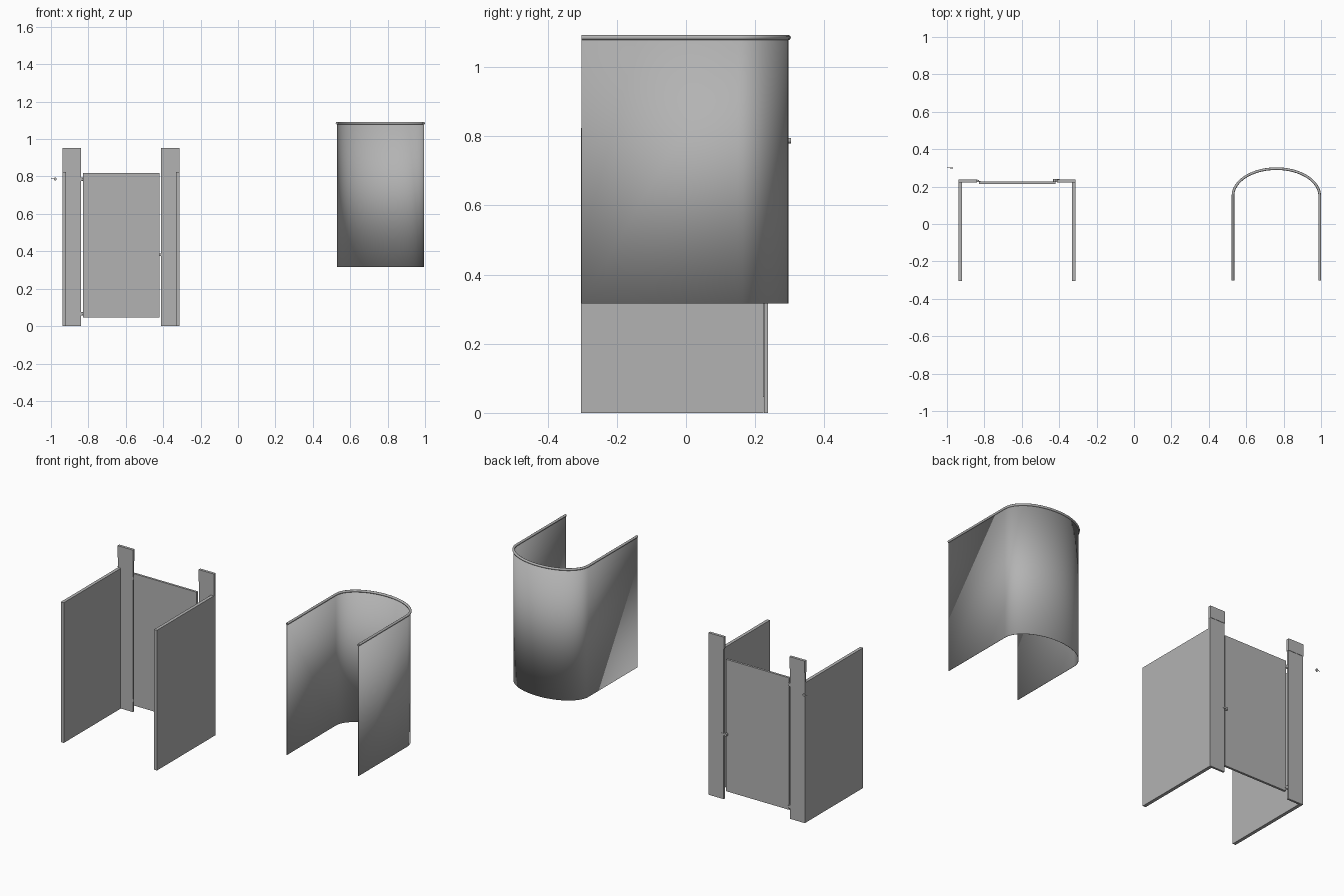
import bpy, bmesh, math
from mathutils import Vector

cube = bpy.data.objects.get("Cube")
if cube:
    bpy.data.objects.remove(cube, do_unlink=True)

grey = bpy.data.materials.new("neutral grey")
grey.use_nodes = True
GREY = (0.45, 0.45, 0.45, 1)
grey.diffuse_color = GREY
grey.node_tree.nodes["Principled BSDF"].inputs["Base Color"].default_value = GREY


def add(name, data):
    obj = bpy.data.objects.new(name, data)
    bpy.context.collection.objects.link(obj)
    data.materials.append(grey)
    return obj


def box(name, low, high):
    low, high = Vector(low), Vector(high)
    bm = bmesh.new()
    bmesh.ops.create_cube(bm, size=1)
    for v in bm.verts:
        v.co = (low + high) / 2 + v.co * (high - low)
    mesh = bpy.data.meshes.new(name)
    bm.to_mesh(mesh)
    bm.free()
    return add(name, mesh)


def rod(name, centre, radius, depth, axis):
    bm = bmesh.new()
    bmesh.ops.create_cone(bm, cap_ends=True, segments=16, radius1=radius, radius2=radius, depth=depth)
    turn = Vector((0, 0, 1)).rotation_difference(Vector(axis))
    for v in bm.verts:
        v.co = turn @ v.co + Vector(centre)
    mesh = bpy.data.meshes.new(name)
    bm.to_mesh(mesh)
    bm.free()
    return add(name, mesh)


def smooth(obj):
    bpy.ops.object.select_all(action='DESELECT')
    obj.select_set(True)
    bpy.context.view_layer.objects.active = obj
    bpy.ops.object.shade_smooth_by_angle(angle=math.radians(35))


# Cubicle: side walls, front posts and their caps, mirrored about the stall centre
STALL_X = -0.6255
for side, s in (("left", 1), ("right", -1)):
    def span(inner, outer):
        return sorted((STALL_X + s * inner, STALL_X + s * outer))
    a, b = span(0.293, 0.312)
    box(side + "_wall", (a, -0.304, 0), (b, 0.224, 0.823))
    a, b = span(0.215, 0.312)
    box(side + "_post", (a, 0.225, 0), (b, 0.237, 0.9))
    a, b = span(0.213, 0.3125)
    box(side + "_post_cap", (a, 0.223, 0.882), (b, 0.239, 0.952))

# Door with hinges and latch
box("door", (-0.83, 0.215, 0.046), (-0.42, 0.228, 0.82))
for name, z in (("lower_hinge", 0.067), ("upper_hinge", 0.785)):
    rod(name, (-0.835, 0.231, z), 0.006, 0.018, (0, 0, 1))
    box(name + "_leaf", (-0.846, 0.225, z - 0.005), (-0.822, 0.23, z + 0.005))
box("latch_plate", (-0.432, 0.226, 0.376), (-0.398, 0.24, 0.387))
smooth(rod("latch_knob", (-0.424, 0.232, 0.3815), 0.009, 0.014, (0, 1, 0)))

# Loose knob with a fine spindle
smooth(rod("loose_knob", (-0.977, 0.3, 0.787), 0.008, 0.006, (0, 1, 0)))
rod("loose_knob_spindle", (-0.986, 0.3, 0.787), 0.001, 0.028, (1, 0, 0))

# Curved screen: straight sides joined by an elliptical back
CX, HALF, START, RISE, FRONT = 0.761, 0.232, 0.15, 0.146, -0.302
path = [(CX + HALF, FRONT)]
STEPS = 32
for i in range(STEPS + 1):
    t = math.pi * i / STEPS
    path.append((CX + HALF * math.cos(t), START + RISE * math.sin(t)))
path.append((CX - HALF, FRONT))

bm = bmesh.new()
lower = [bm.verts.new((x, y, 0.316)) for x, y in path]
upper = [bm.verts.new((x, y, 1.086)) for x, y in path]
for i in range(len(path) - 1):
    bm.faces.new((lower[i], lower[i + 1], upper[i + 1], upper[i]))
mesh = bpy.data.meshes.new("curved_screen")
bm.to_mesh(mesh)
bm.free()
screen = add("curved_screen", mesh)
smooth(screen)
thick = screen.modifiers.new("thickness", 'SOLIDIFY')
thick.thickness = 0.002
thick.offset = 0

# Rounded rim along the top edge of the screen
curve = bpy.data.curves.new("screen_rim", 'CURVE')
curve.dimensions = '3D'
curve.bevel_depth = 0.007
curve.bevel_resolution = 3
curve.use_fill_caps = True
spline = curve.splines.new('POLY')
spline.points.add(len(path) - 1)
for point, (x, y) in zip(spline.points, path):
    point.co = (x, y, 1.085, 1)
add("screen_rim", curve)
